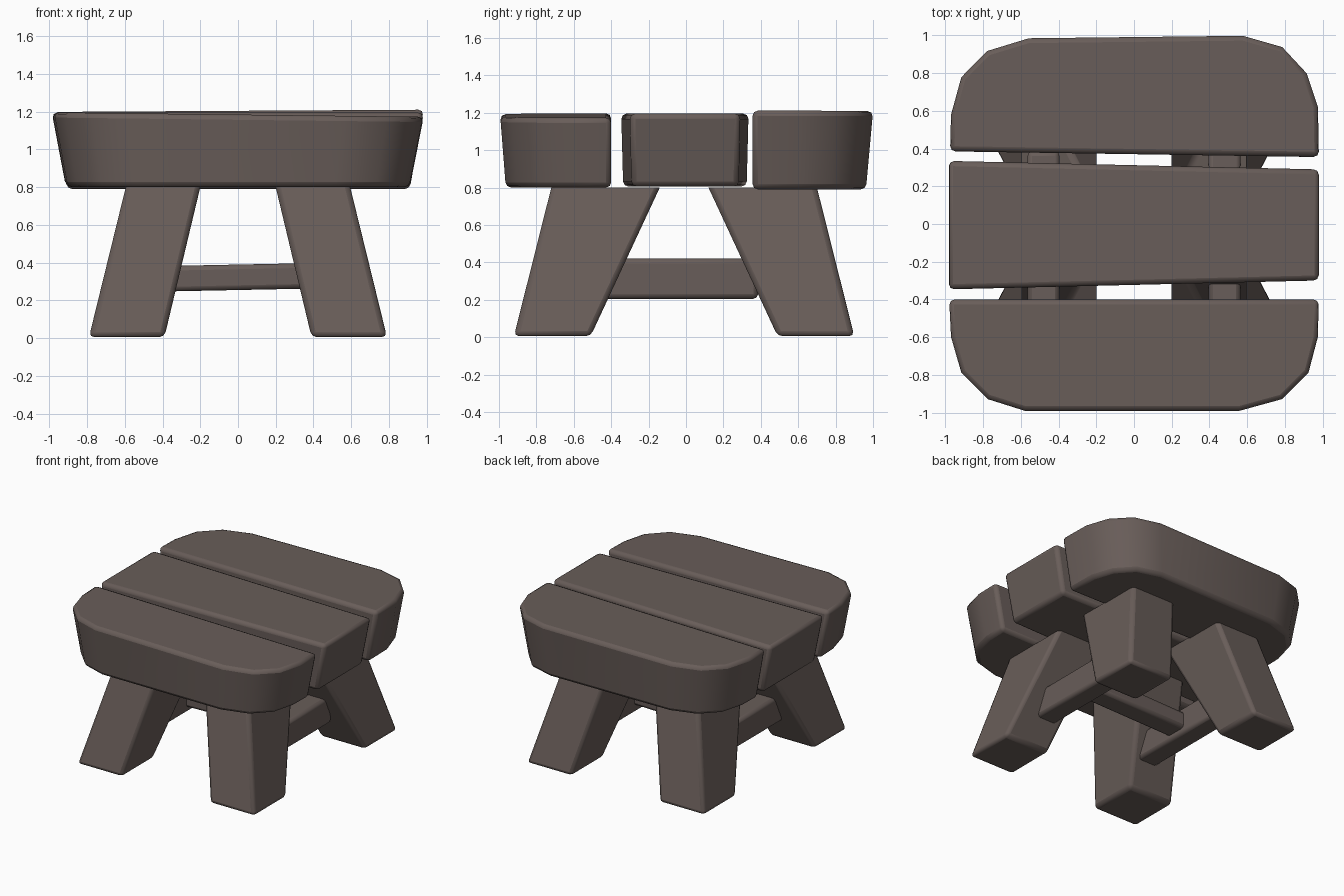
import bpy, bmesh

if "Cube" in bpy.data.objects:
    bpy.data.objects.remove(bpy.data.objects["Cube"])

wood = bpy.data.materials.new("dark_wood")
wood.diffuse_color = (0.14, 0.11, 0.10, 1)
wood.use_nodes = True
wood.node_tree.nodes["Principled BSDF"].inputs["Base Color"].default_value = wood.diffuse_color


def loft(name, bottom, top, bevel, cap_top=True):
    """Solid between two matching 3D loops, with softened edges."""
    bm = bmesh.new()
    lo = [bm.verts.new(p) for p in bottom]
    hi = [bm.verts.new(p) for p in top]
    n = len(lo)
    bm.faces.new(lo[::-1])
    if cap_top:
        bm.faces.new(hi)
    for i in range(n):
        j = (i + 1) % n
        bm.faces.new((lo[i], lo[j], hi[j], hi[i]))
    bmesh.ops.recalc_face_normals(bm, faces=bm.faces)
    me = bpy.data.meshes.new(name)
    bm.to_mesh(me)
    bm.free()
    ob = bpy.data.objects.new(name, me)
    bpy.context.collection.objects.link(ob)
    me.materials.append(wood)
    mod = ob.modifiers.new("soft_edges", 'BEVEL')
    mod.width = bevel
    mod.segments = 2
    mod.limit_method = 'ANGLE'
    mod.angle_limit = 0.7
    bpy.ops.object.select_all(action='DESELECT')
    bpy.context.view_layer.objects.active = ob
    ob.select_set(True)
    bpy.ops.object.shade_smooth_by_angle(angle=0.7)
    return ob


def plank(name, outline, z0, z1, tilt, y_in, sy):
    """Seat plank: narrower below, its top tilted slightly along x."""
    bottom = [(x * 0.925, y_in + (y - y_in) * sy, z0) for x, y in outline]
    top = [(x, y, z1 + tilt * x) for x, y in outline]
    loft(name, bottom, top, 0.028)


def box(name, x0, x1, y0, y1, z0, z1, bevel=0.025, rise=0):
    c = [(x0, y0), (x1, y0), (x1, y1), (x0, y1)]
    loft(name, [(x, y, z0 + rise * x) for x, y in c],
         [(x, y, z1 + rise * x) for x, y in c], bevel)


# Seat planks
plank("seat_plank_front",
      [(-.985, -.40), (-.975, -.60), (-.92, -.79), (-.78, -.93), (-.58, -.993),
       (.56, -.993), (.79, -.93), (.93, -.79), (.98, -.60), (.985, -.40)],
      0.80, 1.185, -0.012, -.40, 0.95)
plank("seat_plank_middle",
      [(-.987, -.347), (.985, -.30), (.985, .29), (-.987, .335)],
      0.805, 1.195, 0, 0, 0.97)
plank("seat_plank_back",
      [(.985, .355), (.98, .62), (.92, .80), (.79, .94), (.58, 1.0),
       (-.56, .987), (-.78, .92), (-.92, .78), (-.975, .58), (-.98, .385)],
      0.79, 1.205, 0.006, .37, 0.94)

# Splayed legs, open where they meet the seat
for sx, side in ((-1, "left"), (1, "right")):
    for sy, end in ((-1, "front"), (1, "back")):
        def ring(xo, xi, yo, yi, z):
            return [(sx * x, sy * y - 0.01, z)
                    for x, y in ((xo, yo), (xi, yo), (xi, yi), (xo, yi))]
        loft(f"{end}_{side}_leg", ring(.79, .39, .91, .50, 0.005),
             ring(.595, .20, .71, .13, 0.80), 0.028, cap_top=False)
    # Side stretcher joining front and back legs
    box(f"{side}_stretcher", sx * .48 - .085, sx * .48 + .085,
        -.44, .385, .205, .42)

# Cross stretcher
box("cross_stretcher", -.55, .55, -.09, .09, .255, .39, rise=0.02)
